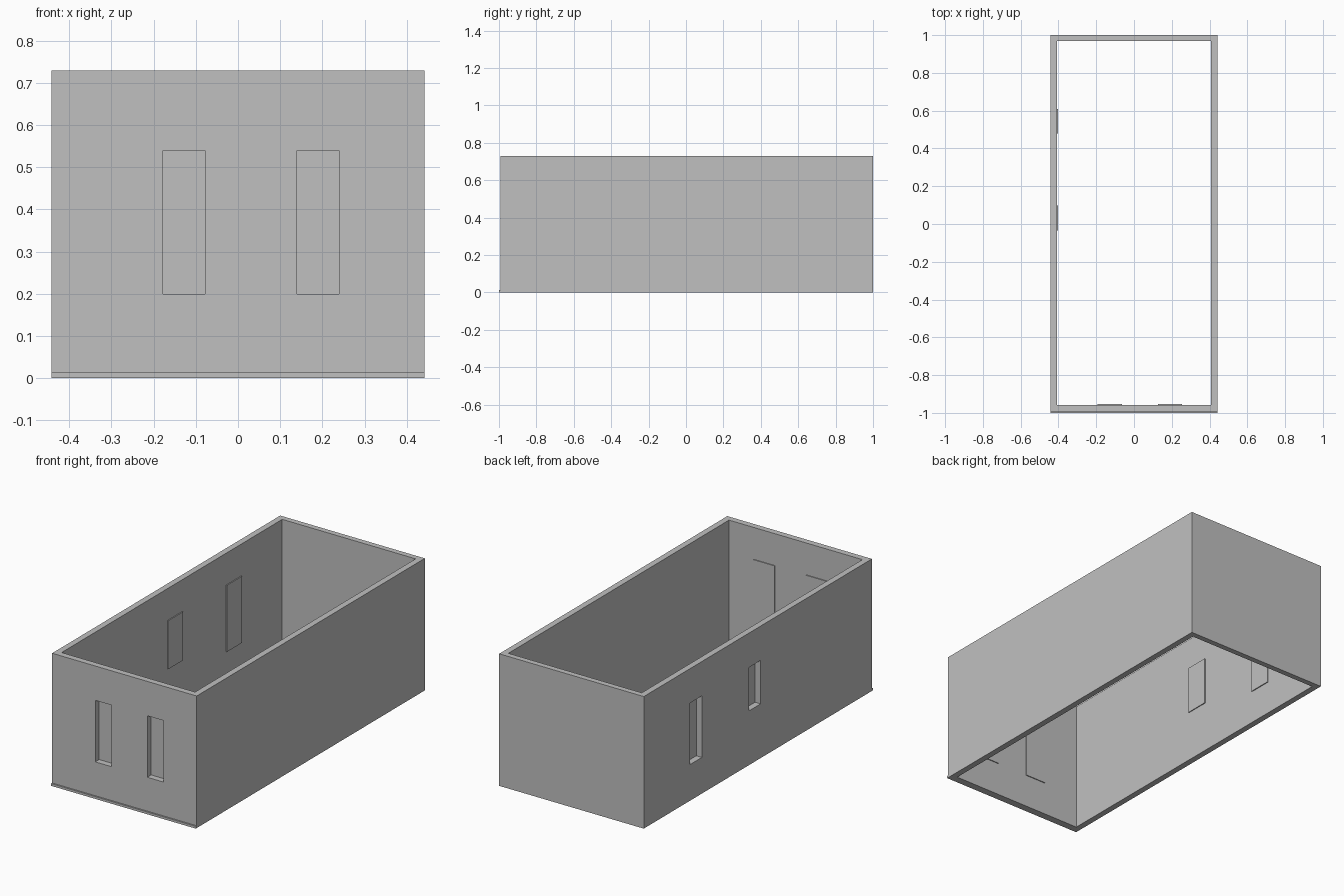
import bpy
import bmesh
from mathutils import Matrix, Vector

cube = bpy.data.objects.get("Cube")
if cube:
    bpy.data.objects.remove(cube, do_unlink=True)

grey = bpy.data.materials.new("plain grey")
grey.use_nodes = True
colour = (0.53, 0.53, 0.53, 1)
grey.diffuse_color = colour
grey.node_tree.nodes["Principled BSDF"].inputs["Base Color"].default_value = colour


def box(name, low, high):
    """Axis-aligned box between two corners."""
    low, high = Vector(low), Vector(high)
    bm = bmesh.new()
    bmesh.ops.create_cube(bm, size=1, matrix=Matrix.Translation((low + high) / 2)
                          @ Matrix.Diagonal((*(high - low), 1)))
    mesh = bpy.data.meshes.new(name)
    bm.to_mesh(mesh)
    bm.free()
    mesh.materials.append(grey)
    obj = bpy.data.objects.new(name, mesh)
    bpy.context.collection.objects.link(obj)
    return obj


def cut(target, cutter):
    """Apply a boolean difference and discard the cutter."""
    cutter.hide_render = True
    mod = target.modifiers.new("opening", 'BOOLEAN')
    mod.operation = 'DIFFERENCE'
    mod.solver = 'EXACT'
    mod.object = cutter
    bpy.context.view_layer.objects.active = target
    bpy.ops.object.modifier_apply(modifier=mod.name)
    bpy.data.objects.remove(cutter, do_unlink=True)


HALF_W, FRONT, BACK, HEIGHT, WALL = 0.442, -0.992, 1.0, 0.73, 0.034
INNER_X, INNER_FRONT = -HALF_W + WALL, FRONT + WALL
PAD, PLATE, OVER = 0.014, 0.005, 0.1

# Open-ended rectangular wall shell
walls = box("walls", (-HALF_W, FRONT, 0), (HALF_W, BACK, HEIGHT))
cut(walls, box("room_cutter", (INNER_X, INNER_FRONT, -OVER),
               (-INNER_X, BACK - WALL + 0.003, HEIGHT + OVER)))

# Front windows: opening through the wall, plate on the inner face
for side, a in (("right", -0.178), ("left", 0.14)):
    b, low, high = a + 0.1, 0.2, 0.54
    cut(walls, box("window_cutter", (a, FRONT - OVER, low), (b, INNER_FRONT + OVER, high)))
    box(f"front_window_plate_{side}", (a - PAD, INNER_FRONT, low - PAD),
        (b + PAD, INNER_FRONT + PLATE, high + PAD))

# Side windows in the right-hand wall
for place, a, low in (("middle", -0.02, 0.3), ("rear", 0.493, 0.2)):
    b, high = a + 0.103, 0.54
    cut(walls, box("window_cutter", (-HALF_W - OVER, a, low), (INNER_X + OVER, b, high)))
    box(f"side_window_plate_{place}", (INNER_X, a - PAD, low - PAD),
        (INNER_X + PLATE, b + PAD, high + PAD))

# Thin sill along the foot of the front wall
box("front_sill", (-HALF_W, -1, 0), (HALF_W, FRONT, 0.013))
